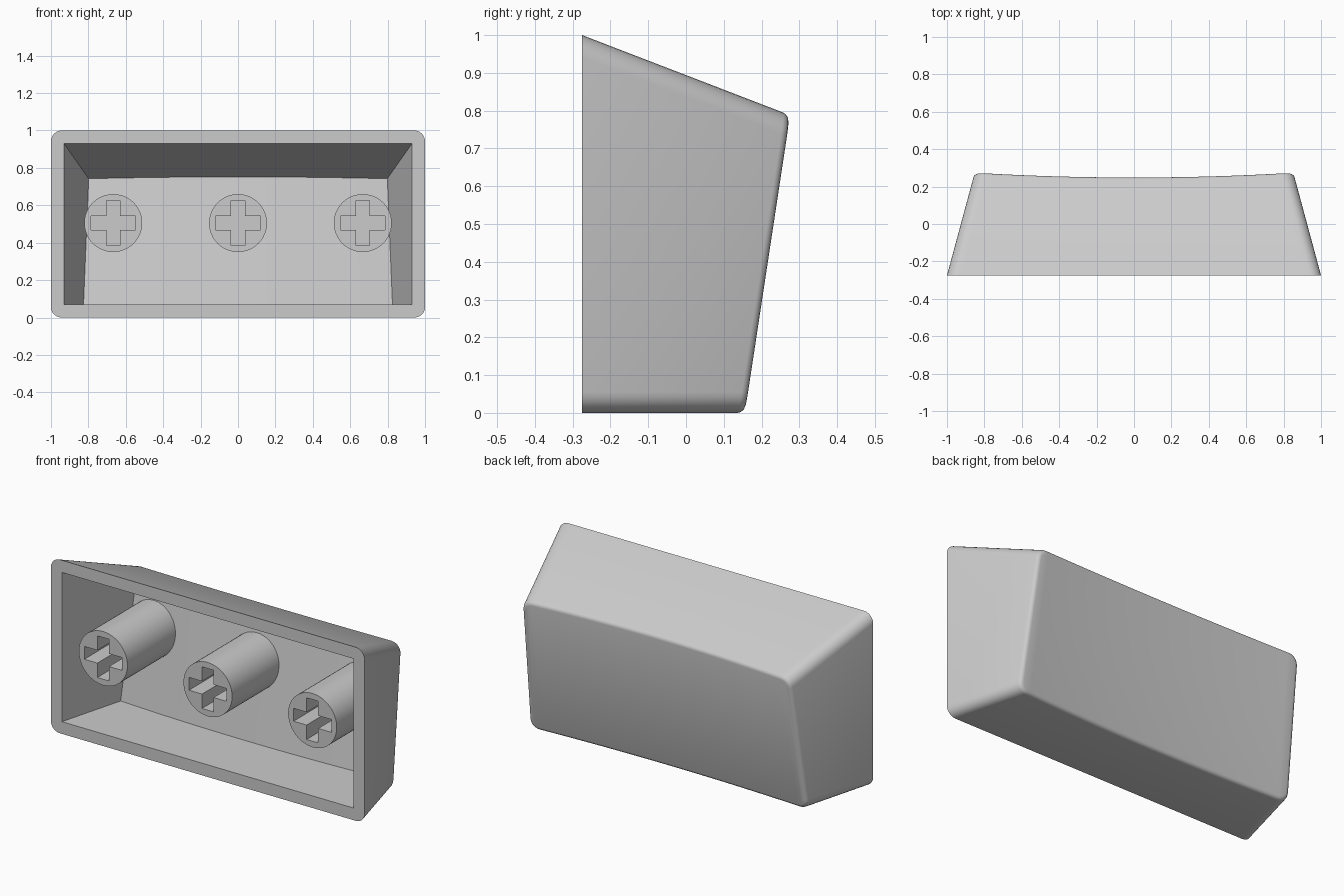
import bpy, bmesh, math
from mathutils import Matrix

cube = bpy.data.objects.get("Cube")
if cube:
    bpy.data.objects.remove(cube, do_unlink=True)

FRONT = -0.275      # plane of the open side
LEAN = 0.152        # backward lean of the dished face
DISH = 0.027        # depth of the dish
STEM_Z = 0.505

grey = bpy.data.materials.new("light grey plastic")
grey.use_nodes = True
grey.diffuse_color = (0.6, 0.6, 0.6, 1)
grey.node_tree.nodes["Principled BSDF"].inputs["Base Color"].default_value = (0.6, 0.6, 0.6, 1)


def finish(bm, name):
    bmesh.ops.recalc_face_normals(bm, faces=bm.faces[:])
    mesh = bpy.data.meshes.new(name)
    bm.to_mesh(mesh)
    bm.free()
    obj = bpy.data.objects.new(name, mesh)
    bpy.context.collection.objects.link(obj)
    mesh.materials.append(grey)
    return obj


def activate(obj):
    bpy.ops.object.select_all(action='DESELECT')
    obj.select_set(True)
    bpy.context.view_layer.objects.active = obj


def cut(target, cutter):
    mod = target.modifiers.new("cut", 'BOOLEAN')
    mod.operation, mod.solver, mod.object = 'DIFFERENCE', 'EXACT', cutter
    activate(target)
    bpy.ops.object.modifier_apply(modifier=mod.name)
    bpy.data.objects.remove(cutter, do_unlink=True)


def smooth(obj):
    activate(obj)
    bpy.ops.object.shade_smooth_by_angle(angle=math.radians(30))


def tapered_block(name, half, top, bottom, back, y0, rounded=False, n=24):
    """Tapered block with a leaning, dished back, built as columns along x."""
    bm = bmesh.new()

    def width(y):
        return half - 0.27 * (y - FRONT)

    def height(y):
        return top - 0.385 * (y - FRONT)

    columns = []
    for i in range(n + 1):
        t = 2 * i / n - 1
        base = back - DISH * (1 - t * t)
        y_low = base + LEAN * bottom
        y_high = (base + LEAN * (top + 0.385 * FRONT)) / (1 + LEAN * 0.385)
        corners = ((y0, bottom), (y_low, bottom), (y_high, height(y_high)), (y0, height(y0)))
        columns.append([bm.verts.new((t * width(y), y, z)) for y, z in corners])
    for a, b in zip(columns, columns[1:]):
        for j in range(4):
            k = (j + 1) % 4
            bm.faces.new((a[j], a[k], b[k], b[j]))
    bm.faces.new(columns[0])
    bm.faces.new(columns[-1])
    bmesh.ops.recalc_face_normals(bm, faces=bm.faces[:])

    if rounded:
        # Round the four long corners, then the rim of the dished face
        long_edges = [bm.edges.get((c[j], c[k])) for c in (columns[0], columns[-1])
                      for j, k in ((0, 1), (2, 3))]
        bmesh.ops.bevel(bm, geom=long_edges, offset=0.055, segments=6,
                        profile=0.5, affect='EDGES')
        bm.normal_update()
        rim = [e for e in bm.edges if len(e.link_faces) == 2
               and sum(f.normal.y > 0.8 for f in e.link_faces) == 1]
        bmesh.ops.bevel(bm, geom=rim, offset=0.018, segments=3,
                        profile=0.5, affect='EDGES')
    return finish(bm, name)


def cross_cutter(x, arm=0.12, w=0.037, depth=0.25):
    bm = bmesh.new()
    points = []
    for q in range(4):
        c, s = round(math.cos(q * math.pi / 2)), round(math.sin(q * math.pi / 2))
        points += [(c * u - s * v, s * u + c * v) for u, v in ((arm, -w), (arm, w), (w, w))]
    face = bm.faces.new([bm.verts.new((x + u, FRONT - 0.05, STEM_Z + v)) for u, v in points])
    ext = bmesh.ops.extrude_face_region(bm, geom=[face])
    moved = [g for g in ext["geom"] if isinstance(g, bmesh.types.BMVert)]
    bmesh.ops.translate(bm, verts=moved, vec=(0, depth + 0.05, 0))
    if face.is_valid and len(bm.faces) == 13:
        bm.faces.new(face.verts[:])
    return finish(bm, "cross_cutter")


def stem(name, x):
    bm = bmesh.new()
    bmesh.ops.create_cone(bm, cap_ends=True, segments=48, radius1=0.155, radius2=0.155, depth=1,
                          matrix=Matrix.Translation((x, 0, STEM_Z)) @ Matrix.Rotation(math.pi / 2, 4, 'X'))
    # Front end flush with the rim, back end sunk into the dished wall
    for v in bm.verts:
        if v.co.y < 0:
            v.co.y = FRONT
        else:
            v.co.y = 0.13 + LEAN * v.co.z - DISH * (1 - (v.co.x / 0.85) ** 2)
    obj = finish(bm, name)
    cut(obj, cross_cutter(x))
    smooth(obj)


# Hollow cap shell
shell = tapered_block("cap_shell", 1, 1, 0, 0.157, FRONT, rounded=True)
cut(shell, tapered_block("cavity_cutter", 0.93, 0.93, 0.07, 0.10, FRONT - 0.05))
smooth(shell)

# Mounting stems with cross sockets
for label, x in (("right_stem", -0.667), ("middle_stem", 0), ("left_stem", 0.667)):
    stem(label, x)
